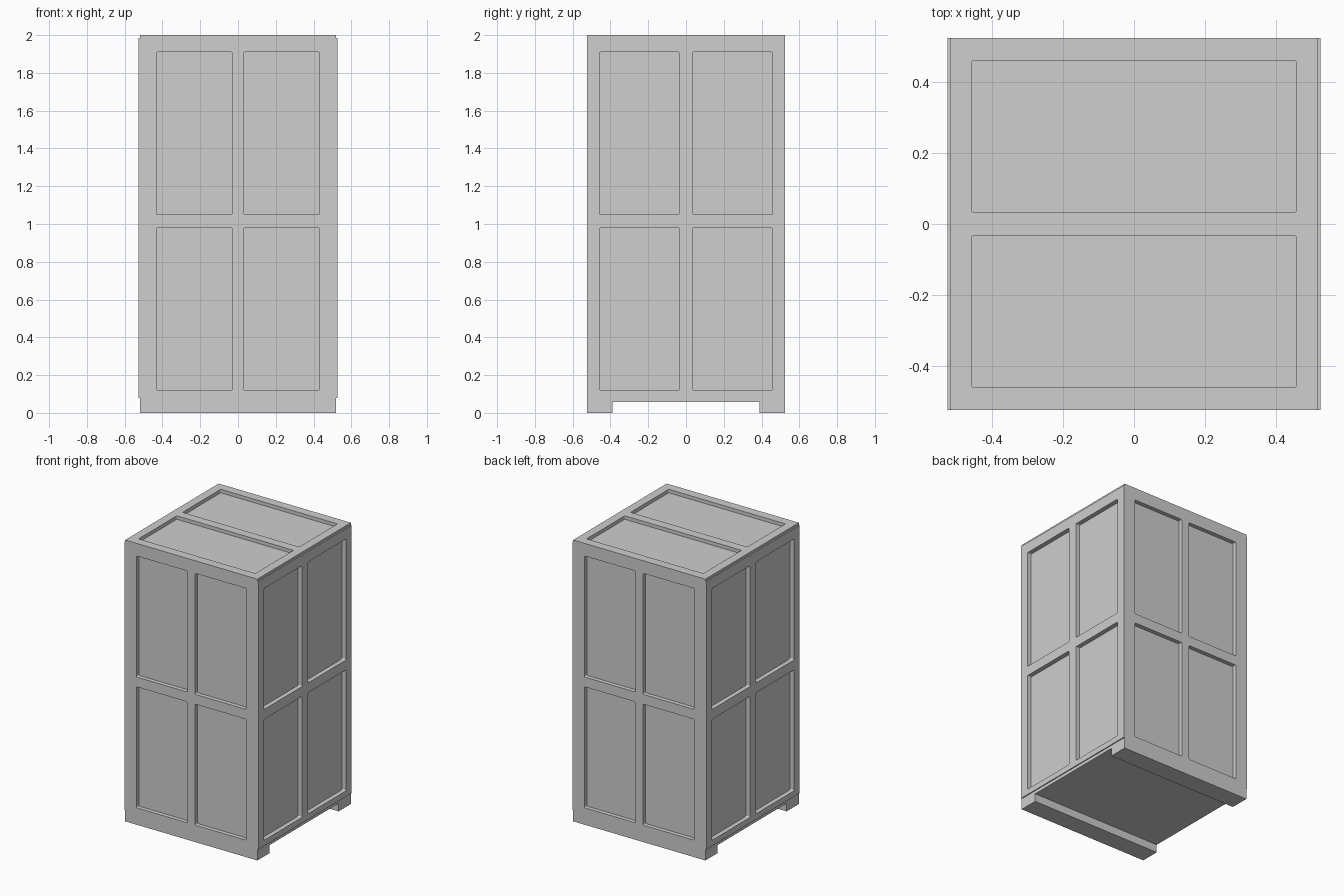
import bpy, bmesh
from mathutils import Vector

if "Cube" in bpy.data.objects:
    bpy.data.objects.remove(bpy.data.objects["Cube"])

grey = bpy.data.materials.new("light_grey")
grey.diffuse_color = (0.62, 0.62, 0.62, 1)
grey.use_nodes = True
grey.node_tree.nodes["Principled BSDF"].inputs["Base Color"].default_value = grey.diffuse_color


def add_object(name, bm):
    bmesh.ops.recalc_face_normals(bm, faces=bm.faces[:])
    mesh = bpy.data.meshes.new(name)
    bm.to_mesh(mesh)
    bm.free()
    mesh.materials.append(grey)
    obj = bpy.data.objects.new(name, mesh)
    bpy.context.collection.objects.link(obj)
    return obj


def box(name, lo, hi, round_axis=None, radius=0.008):
    """Box from corner to corner, edges along round_axis optionally rounded."""
    lo, hi = Vector(lo), Vector(hi)
    bm = bmesh.new()
    bmesh.ops.create_cube(bm, size=1)
    for v in bm.verts:
        v.co = (lo + hi) / 2 + v.co * (hi - lo)
    if round_axis is not None:
        edges = [e for e in bm.edges
                 if abs((e.verts[0].co - e.verts[1].co).normalized()[round_axis]) > 0.9]
        bmesh.ops.bevel(bm, geom=edges, offset=radius, segments=3,
                        profile=0.5, affect='EDGES')
    return add_object(name, bm)


def combine(target, other, operation):
    mod = target.modifiers.new(operation, 'BOOLEAN')
    mod.operation, mod.solver, mod.object = operation, 'EXACT', other
    bpy.context.view_layer.objects.active = target
    bpy.ops.object.modifier_apply(modifier=mod.name)
    bpy.data.objects.remove(other)


# Crate body with two skids: side profile pushed across the width
profile = [(-0.525, 0), (-0.388, 0), (-0.388, 0.057), (0.388, 0.057),
           (0.388, 0), (0.525, 0), (0.525, 2), (-0.525, 2)]
bm = bmesh.new()
face = bm.faces.new([bm.verts.new((-0.52, y, z)) for y, z in profile])
ext = bmesh.ops.extrude_face_region(bm, geom=[face])
for v in ext["geom"]:
    if isinstance(v, bmesh.types.BMVert):
        v.co.x = 0.52
crate = add_object("crate_body", bm)

# Slightly raised left and right walls
for s in (-1, 1):
    xs = sorted((s * 0.48, s * 0.527))
    combine(crate, box("side_wall", (xs[0], -0.525, 0.08), (xs[1], 0.525, 1.985)), 'UNION')

# Recessed panels on the four walls, two by two
for s in (-1, 1):
    for t in (-1, 1):
        for z0, z1 in ((0.12, 0.98), (1.05, 1.91)):
            a, b = sorted((t * 0.03, t * 0.432))
            d0, d1 = sorted((s * 0.495, s * 0.6))
            combine(crate, box("panel_cutter", (a, d0, z0), (b, d1, z1), 1), 'DIFFERENCE')
            a, b = sorted((t * 0.035, t * 0.459))
            combine(crate, box("panel_cutter", (d0, a, z0), (d1, b, z1), 0), 'DIFFERENCE')

# Two long recessed panels on the lid
for t in (-1, 1):
    a, b = sorted((t * 0.032, t * 0.461))
    combine(crate, box("lid_cutter", (-0.459, a, 1.975), (0.459, b, 2.1), 2), 'DIFFERENCE')
